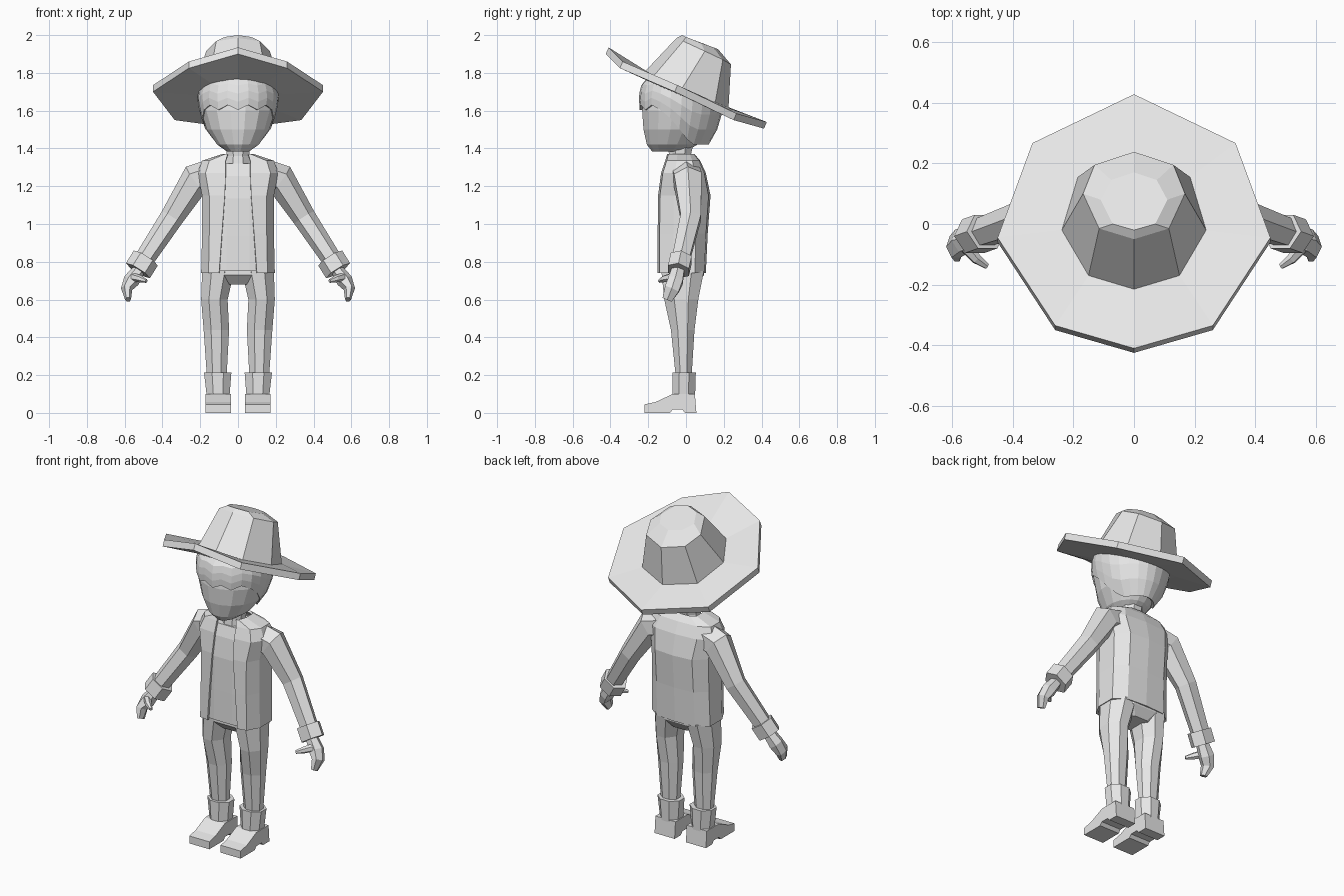
import bpy, bmesh, math
from mathutils import Vector

if "Cube" in bpy.data.objects:
    bpy.data.objects.remove(bpy.data.objects["Cube"])

cloth = bpy.data.materials.new("light grey")
cloth.diffuse_color = (0.8, 0.8, 0.8, 1)
cloth.use_nodes = True
cloth.node_tree.nodes["Principled BSDF"].inputs["Base Color"].default_value = cloth.diffuse_color


def loft(name, rings, closed=True, caps=True, mirror=False, thick=0):
    """Skin a stack of equal-length point rings with flat faces."""
    bm = bmesh.new()
    rows = [[bm.verts.new(p) for p in r] for r in rings]
    n = len(rows[0])
    for a, b in zip(rows, rows[1:]):
        for i in range(n if closed else n - 1):
            j = (i + 1) % n
            bm.faces.new((a[i], a[j], b[j], b[i]))
    if caps:
        bm.faces.new(rows[0][::-1])
        bm.faces.new(rows[-1])
    me = bpy.data.meshes.new(name)
    bm.to_mesh(me)
    bm.free()
    me.materials.append(cloth)
    ob = bpy.data.objects.new(name, me)
    bpy.context.collection.objects.link(ob)
    if mirror:
        ob.modifiers.new("Mirror", 'MIRROR')
    if thick:
        m = ob.modifiers.new("Solidify", 'SOLIDIFY')
        m.thickness, m.offset = thick, -1
    return ob


def ring(z, x0, x1, y0, y1, n=8):
    """Horizontal polygon that fills the given extents."""
    k = 0.5 / math.cos(math.pi / n)
    angles = [2 * math.pi * (i + 0.5) / n for i in range(n)]
    return [((x0 + x1) / 2 + k * (x1 - x0) * math.cos(a),
             (y0 + y1) / 2 + k * (y1 - y0) * math.sin(a), z) for a in angles]


def sym(half):
    """Complete a front-to-back half outline by mirroring it in x."""
    return half + [(-x, y, z) for x, y, z in reversed(half) if x > 0]


def tube(name, path, n=6):
    """Limb along (centre, half width, half depth) stations, both sides."""
    pts = [Vector(p[0]) for p in path]
    rings = []
    for i, (c, w, h) in enumerate(path):
        d = Vector()
        if i > 0:
            d += (pts[i] - pts[i - 1]).normalized()
        if i < len(pts) - 1:
            d += (pts[i + 1] - pts[i]).normalized()
        d.normalize()
        v = Vector((0, 1, 0))
        v = (v - v.dot(d) * d).normalized()
        u = v.cross(d)
        rings.append([pts[i] + u * w * math.cos(t) + v * h * math.sin(t)
                      for t in (2 * math.pi * k / n for k in range(n))])
    return loft(name, rings, mirror=True)


# Hat: tilted eight-sided brim and crown in one skin
brim = sym([(0, -.41, 1.935), (.26, -.335, 1.86), (.45, -.045, 1.735),
            (.335, .267, 1.585), (0, .428, 1.54)])
base = sym([(0, -.215, 1.81), (.15, -.17, 1.785), (.238, -.02, 1.72),
            (.185, .155, 1.645), (0, .225, 1.615)])
top = sym([(0, -.05, 1.985), (.115, -.015, 1.968), (.168, .1, 1.915),
           (.13, .195, 1.87), (0, .238, 1.845)])
cap = sym([(0, -.02, 2.0), (.07, 0, 1.99), (.11, .08, 1.958),
           (.075, .145, 1.935), (0, .17, 1.925)])


def lower(r):
    return [(x, y - .015, z - .035) for x, y, z in r]


loft("hat", [lower(base), lower(brim), brim, base, top, cap])

# Head and neck
loft("head", [ring(z, -x, x, f, b, 16) for z, x, f, b in (
    (1.385, .06, -.18, 0), (1.42, .11, -.207, .06), (1.5, .165, -.225, .13),
    (1.6, .198, -.232, .17), (1.7, .2, -.22, .18), (1.79, .16, -.16, .15))])
loft("neck", [ring(1.28, -.07, .07, -.1, .04), ring(1.36, -.06, .06, -.09, .025),
              ring(1.43, -.065, .065, -.095, .04)])

# Hair: shell over the head with a jagged fringe, low at the back
HAIR = [(1.42, .115, -.2, .12), (1.5, .172, -.237, .165), (1.6, .207, -.245, .195),
        (1.68, .22, -.25, .205), (1.76, .2, -.23, .2), (1.82, .14, -.14, .15)]


def hair_point(deg, z):
    for a, b in zip(HAIR, HAIR[1:]):
        if z <= b[0] + 1e-6:
            t = (z - a[0]) / (b[0] - a[0])
            _, x, f, r = [p + (q - p) * t for p, q in zip(a, b)]
            break
    t = math.radians(deg)
    return (x * math.sin(t), (f + r) / 2 - (r - f) / 2 * math.cos(t), z)


def hairline(deg, i):
    u = min(deg, 360 - deg)
    if u < 62:
        return 1.617 + (.013 if i % 2 else -.013)
    return 1.6 - .18 * min(1, max(0, (u - 65) / 47))


loft("hair", [[hair_point(15 * i, h + (1.82 - h) * k / 5)
               for i, h in ((i, hairline(15 * i, i)) for i in range(24))]
              for k in range(6)], caps=False, thick=.015)

# Jacket, open at the front, over a closed shirt
BODY = [(.74, .1, .195, -.15, .105), (.95, .085, .19, -.15, .115),
        (1.15, .07, .19, -.148, .13), (1.27, .065, .215, -.132, .105),
        (1.335, .065, .19, -.11, .075), (1.37, .055, .085, -.1, .045)]


def body(z, o, w, f, b):
    return sym([(o, f, z), (max(.8 * w, o + .01), f * .93, z), (w, f * .45, z),
                (w, b * .45, z), (.65 * w, b * .92, z), (0, b, z)])


loft("jacket", [body(*s) for s in BODY], closed=False, caps=False, thick=.012)
loft("shirt", [body(z - .015 + (.025 if z < .8 else 0), .06, w - .008, f + .008, b - .008)
               for z, o, w, f, b in BODY[:-1]])

# Sleeves, cuffs, hands and thumbs
tube("sleeve", [((.15, 0, 1.255), .085, .085), ((.225, .01, 1.235), .085, .085),
                ((.35, .025, 1.035), .062, .062), ((.505, -.03, .8), .052, .052)])
tube("cuff", [((.488, -.025, .82), .075, .065), ((.53, -.04, .753), .075, .065)])
tube("hand", [((.52, -.04, .765), .032, .037), ((.565, -.055, .7), .043, .045),
              ((.59, -.075, .655), .03, .045), ((.582, -.1, .6), .016, .03)])
tube("thumb", [((.56, -.07, .72), .024, .022), ((.52, -.115, .71), .019, .018),
               ((.485, -.14, .698), .01, .01)])

# Trousers
loft("trouser_seat", [ring(.68, -.1, .1, -.08, .06), ring(.73, -.19, .19, -.128, .095),
                      ring(.9, -.18, .18, -.125, .1)])
loft("trouser_leg", [ring(*s) for s in (
    (.2, .06, .165, -.055, .03), (.44, .047, .182, -.08, .045),
    (.6, .055, .195, -.115, .065), (.75, .02, .19, -.13, .095))], mirror=True)

# Boots: shaft and a side-profile foot with a raised arch
loft("boot_shaft", [ring(.085, .045, .165, -.072, .048),
                    ring(.215, .035, .18, -.072, .052)], mirror=True)
foot = [(-.22, 0), (-.085, 0), (-.07, .018), (-.02, .018), (-.005, 0), (.055, 0),
        (.047, .1), (-.07, .1), (-.16, .058), (-.22, .045)]
loft("boot_foot", [[(x, y, z) for y, z in foot] for x in (.038, .172)], mirror=True)

# Make normals of the closed solids consistent
for ob in bpy.data.objects:
    if ob.name not in ("jacket", "hair"):
        bm = bmesh.new()
        bm.from_mesh(ob.data)
        bmesh.ops.recalc_face_normals(bm, faces=bm.faces)
        bm.to_mesh(ob.data)
        bm.free()
